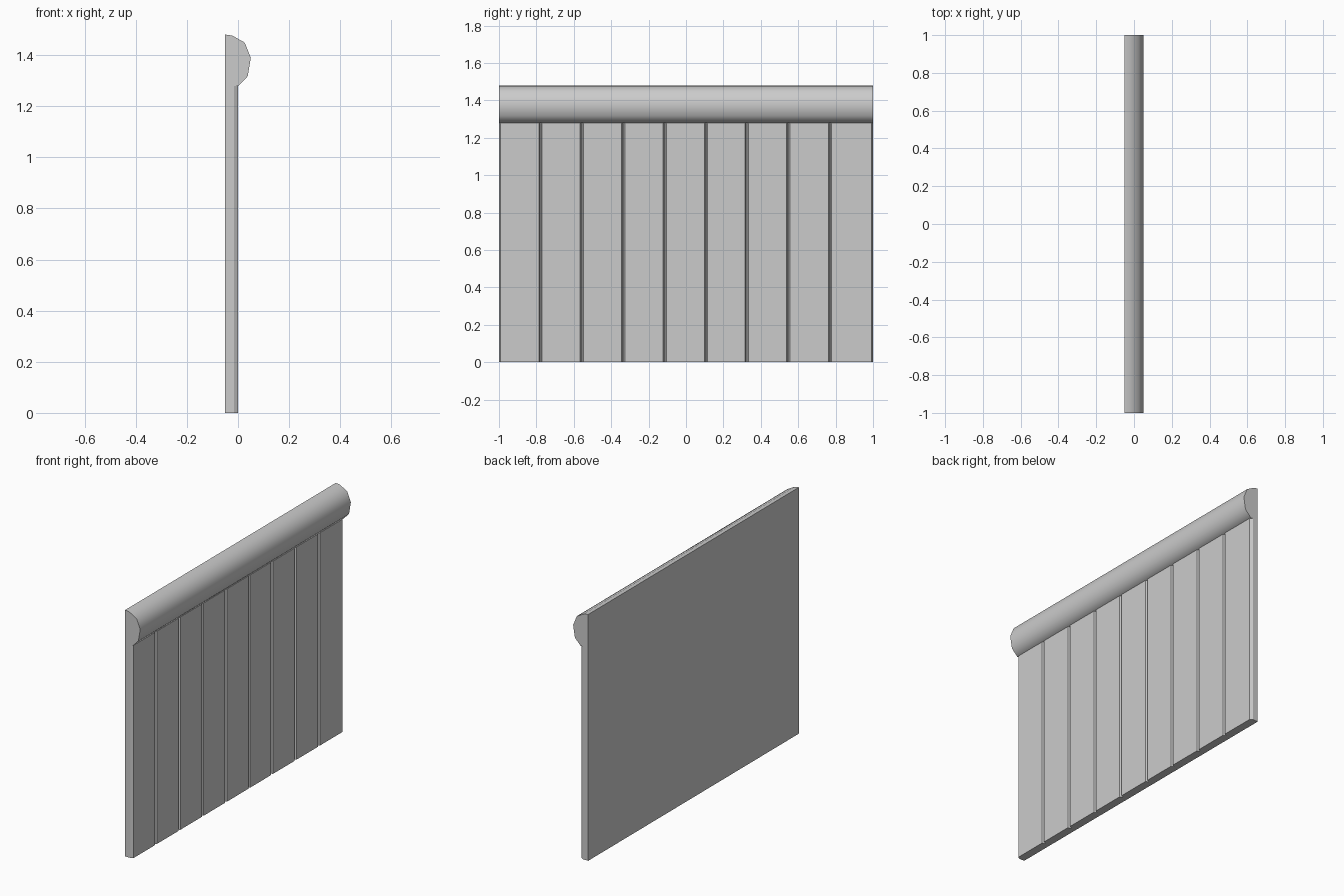
import bpy, bmesh, math
from mathutils import Vector

if "Cube" in bpy.data.objects:
    bpy.data.objects.remove(bpy.data.objects["Cube"])


def extrude_profile(name, points, direction, angle):
    """Closed outline swept along a direction into a solid."""
    bm = bmesh.new()
    face = bm.faces.new([bm.verts.new(p) for p in points])
    result = bmesh.ops.extrude_face_region(bm, geom=[face], use_keep_orig=True)
    verts = [g for g in result["geom"] if isinstance(g, bmesh.types.BMVert)]
    bmesh.ops.translate(bm, verts=verts, vec=Vector(direction))
    bmesh.ops.recalc_face_normals(bm, faces=bm.faces)
    mesh = bpy.data.meshes.new(name)
    bm.to_mesh(mesh)
    bm.free()
    obj = bpy.data.objects.new(name, mesh)
    bpy.context.collection.objects.link(obj)
    bpy.ops.object.select_all(action='DESELECT')
    obj.select_set(True)
    bpy.context.view_layer.objects.active = obj
    bpy.ops.object.shade_smooth_by_angle(angle=math.radians(angle))
    return obj


BACK, GROOVE_X, HALF = -0.05, -0.015, 0.009
RAIL_BOTTOM = 1.278

# Planked panel: plan outline with chamfered grooves between boards
grooves = [-0.778, -0.557, -0.335, -0.114, 0.107, 0.324, 0.547, 0.77]
outline = [(BACK, -1), (GROOVE_X, -1), (0, -1 + HALF)]
for y in grooves:
    outline += [(0, y - HALF), (GROOVE_X, y - 0.002),
                (GROOVE_X, y + 0.002), (0, y + HALF)]
outline += [(0, 1 - HALF), (GROOVE_X, 1), (BACK, 1)]
extrude_profile("plank_panel", [(x, y, 0) for x, y in outline],
                (0, 0, RAIL_BOTTOM), 30)

# Rounded top rail: side outline swept along the full width
rail = [(BACK, RAIL_BOTTOM), (0, RAIL_BOTTOM), (0.038, 1.317), (0.05, 1.39),
        (0.026, 1.449), (-0.022, 1.476), (BACK, 1.48)]
extrude_profile("top_rail", [(x, -1, z) for x, z in rail], (0, 2, 0), 50)
